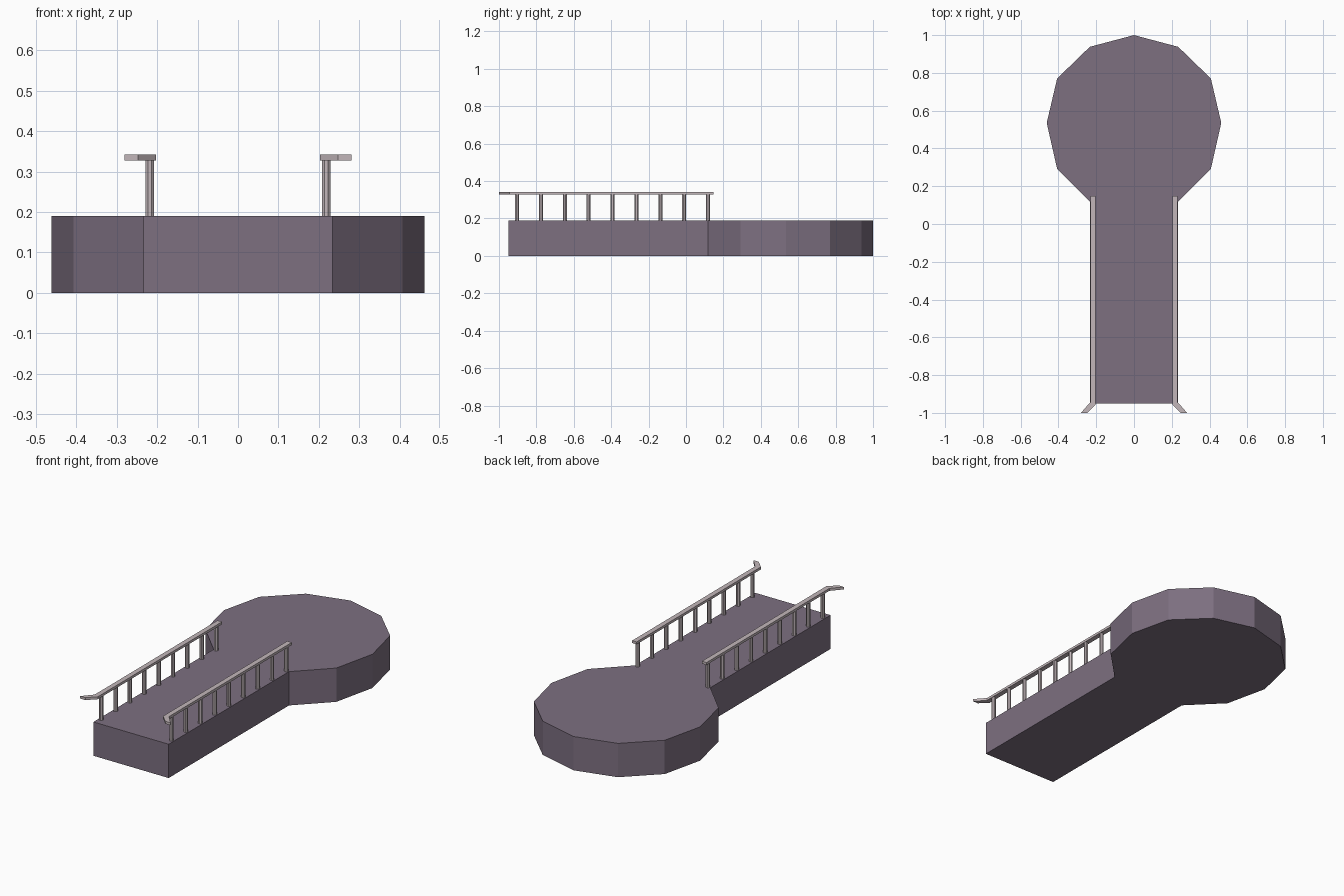
import bpy, bmesh, math

if "Cube" in bpy.data.objects:
    bpy.data.objects.remove(bpy.data.objects["Cube"])


def material(name, rgb):
    m = bpy.data.materials.new(name)
    m.diffuse_color = (*rgb, 1)
    m.use_nodes = True
    m.node_tree.nodes["Principled BSDF"].inputs["Base Color"].default_value = m.diffuse_color
    return m


stone = material("dusky purple", (0.205, 0.160, 0.217))
metal = material("pale grey", (0.54, 0.47, 0.49))


def finish(bm, name, mat):
    bmesh.ops.recalc_face_normals(bm, faces=bm.faces)
    me = bpy.data.meshes.new(name)
    bm.to_mesh(me)
    bm.free()
    me.materials.append(mat)
    ob = bpy.data.objects.new(name, me)
    bpy.context.collection.objects.link(ob)
    return ob


def prism(name, outline, z0, z1, mat):
    bm = bmesh.new()
    base = bm.faces.new([bm.verts.new((x, y, z0)) for x, y in outline])
    ext = bmesh.ops.extrude_face_region(bm, geom=[base], use_keep_orig=True)
    for v in ext["geom"]:
        if isinstance(v, bmesh.types.BMVert):
            v.co.z = z1
    return finish(bm, name, mat)


# Keyhole-shaped deck: straight walkway ending in a faceted round platform
half = [(0.234, -0.95), (0.234, 0.118), (0.407, 0.292), (0.462, 0.535),
        (0.407, 0.77), (0.234, 0.938)]
outline = half + [(0, 1.0)] + [(-x, y) for x, y in reversed(half)]
prism("deck", outline, 0, 0.19, stone)

# Handrails with a flared front end, and nine posts under each
rail = [(0.203, 0.148), (0.231, 0.148), (0.231, -0.943), (0.281, -1.0),
        (0.248, -1.0), (0.203, -0.955)]
for side, s in (("left", -1), ("right", 1)):
    prism(side + "_handrail", [(s * x, y) for x, y in rail], 0.328, 0.342, metal)
    for i in range(9):
        cy = -0.903 + i * 0.1276
        ring = [(s * 0.2185 + 0.0115 * math.cos(a), cy + 0.0115 * math.sin(a))
                for a in (math.pi / 8 + k * math.pi / 4 for k in range(8))]
        prism(f"{side}_post_{i + 1}", ring, 0.185, 0.33, metal)
